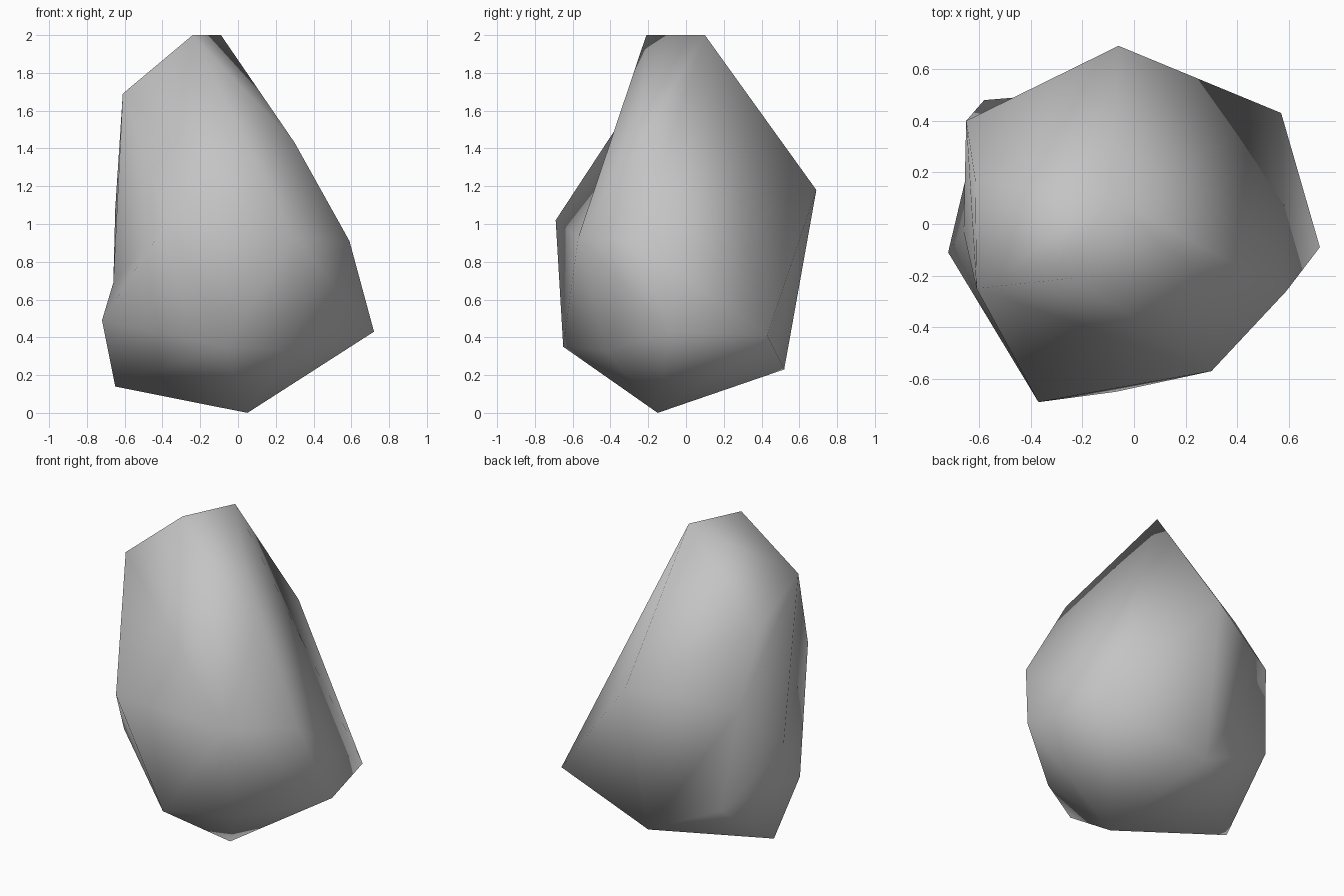
import bpy
import bmesh

start_cube = bpy.data.objects.get("Cube")
if start_cube:
    bpy.data.objects.remove(start_cube, do_unlink=True)


def make_material(name, colour):
    material = bpy.data.materials.new(name)
    material.use_nodes = True
    material.diffuse_color = colour
    for node in material.node_tree.nodes:
        if node.type == "BSDF_PRINCIPLED":
            node.inputs["Base Color"].default_value = colour
            node.inputs["Roughness"].default_value = 0.9
    return material


def turn_edge(bm, start, end):
    """Swap the diagonal between two triangles, making a shallow valley."""
    for edge in start.link_edges:
        if edge.other_vert(start) == end:
            bmesh.utils.edge_rotate(edge, False)
            return


def press_in(bm, pivot, rim, point):
    """Replace the faces joining pivot to rim by a fan around a deeper point."""
    faces = [f for f in pivot.link_faces if any(v in rim for v in f.verts)]
    inside = set(faces)
    border = [e for f in faces for e in f.edges
              if sum(other in inside for other in e.link_faces) == 1]
    bmesh.ops.delete(bm, geom=faces, context="FACES_KEEP_BOUNDARY")
    centre = bm.verts.new(point)
    for edge in border:
        bm.faces.new((*edge.verts, centre))


# Corners of the rock, from the ridge at the top to the point on the ground
corners = {
    "top_back": (-.09, .1, 2), "top_front": (-.24, -.21, 2),
    "shoulder_side": (-.61, -.25, 1.69), "shoulder_back": (-.615, .17, 1.48),
    "shoulder_front": (.3, -.25, 1.43),
    "belly_back": (-.06, .69, 1.18), "belly_corner": (-.65, .4, 1.08),
    "belly_front": (-.37, -.69, 1.02), "belly_middle": (.3, -.57, .93),
    "belly_side": (.59, -.26, .91),
    "hip": (-.72, -.11, .49), "hip_back": (-.58, .48, .46),
    "hip_front": (.72, -.09, .43), "hip_far": (.57, .43, .41),
    "foot_front": (-.07, -.65, .35), "foot_side": (.29, -.42, .33),
    "foot_back": (-.1, .52, .23), "foot_corner": (-.65, .05, .14),
    "ground_point": (.05, -.15, 0),
}

# Faceted outer skin
bm = bmesh.new()
vert = {name: bm.verts.new(place) for name, place in corners.items()}
bmesh.ops.convex_hull(bm, input=list(bm.verts))

# Valleys on the front and at the back corner
for start, end in (("belly_front", "shoulder_front"),
                   ("belly_front", "top_front"),
                   ("hip_back", "belly_back")):
    turn_edge(bm, vert[start], vert[end])

# Hollow on the side above the hip
rim = [vert[n] for n in ("shoulder_side", "shoulder_back", "belly_corner")]
press_in(bm, vert["hip"], rim, (-.66, -.03, .69))

bmesh.ops.recalc_face_normals(bm, faces=list(bm.faces))
mesh = bpy.data.meshes.new("rock")
bm.to_mesh(mesh)
bm.free()

# One grey stone, smooth all over
mesh.materials.append(make_material("stone grey", (.55, .55, .55, 1)))
mesh.shade_smooth()
rock = bpy.data.objects.new("rock", mesh)
bpy.context.collection.objects.link(rock)
